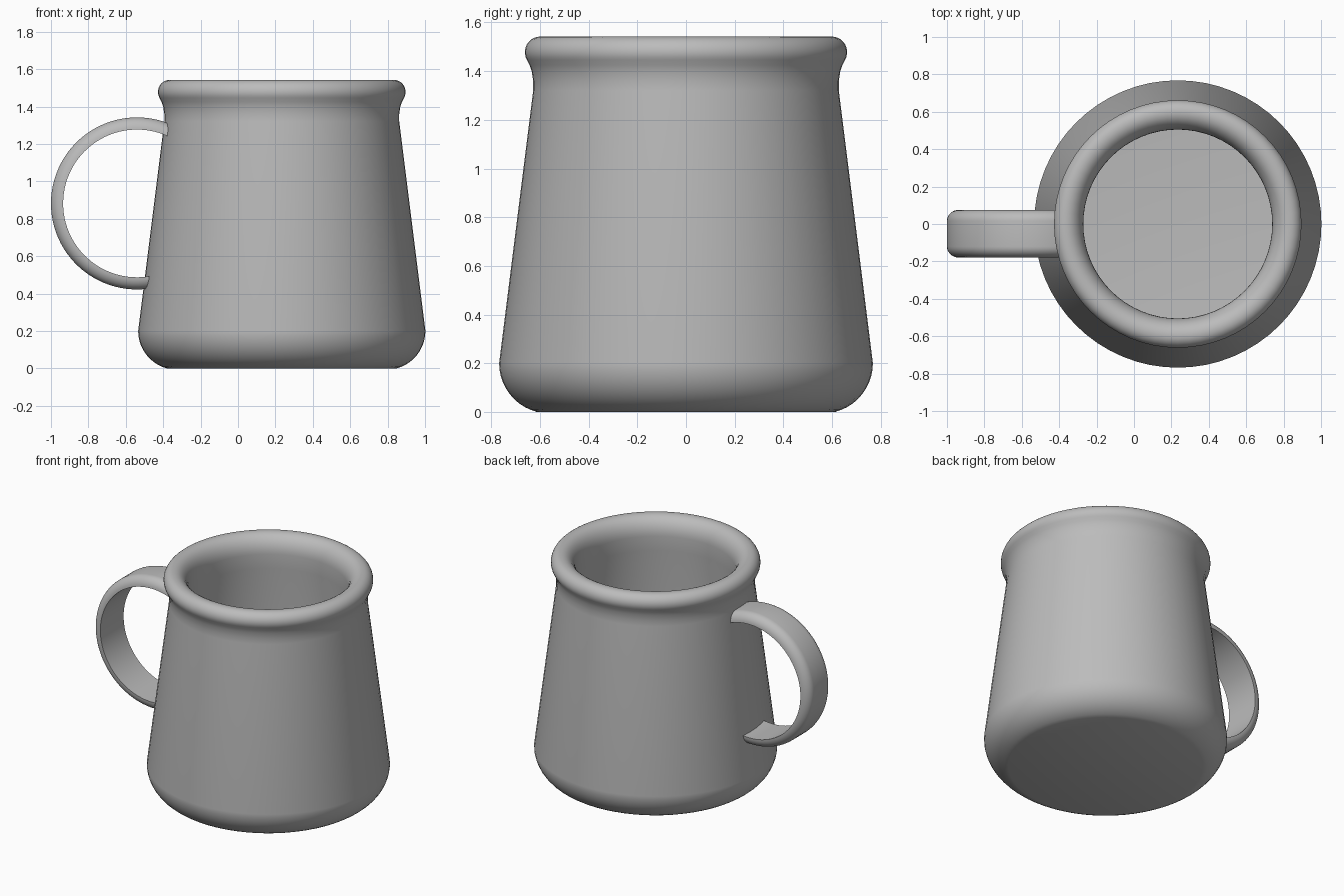
import bpy, bmesh
from math import sin, cos, radians, pi
from mathutils import Vector

cube = bpy.data.objects.get("Cube")
if cube:
    bpy.data.objects.remove(cube, do_unlink=True)

clay = bpy.data.materials.new("grey_clay")
clay.use_nodes = True
GREY = (0.5, 0.5, 0.5, 1)
clay.diffuse_color = GREY
clay.node_tree.nodes["Principled BSDF"].inputs["Base Color"].default_value = GREY


def arc(cx, cz, rx, rz, start, end, steps):
    """Points on an ellipse between two angles in degrees."""
    angles = [radians(start + (end - start) * i / steps) for i in range(steps + 1)]
    return [(cx + rx * cos(a), cz + rz * sin(a)) for a in angles]


def finish(name, bm, angle):
    bmesh.ops.recalc_face_normals(bm, faces=bm.faces)
    mesh = bpy.data.meshes.new(name)
    bm.to_mesh(mesh)
    bm.free()
    mesh.materials.append(clay)
    obj = bpy.data.objects.new(name, mesh)
    bpy.context.collection.objects.link(obj)
    bpy.ops.object.select_all(action="DESELECT")
    obj.select_set(True)
    bpy.context.view_layer.objects.active = obj
    bpy.ops.object.shade_smooth_by_angle(angle=radians(angle))
    return obj


# Mug body: lathed wall with rounded foot, flared neck and rolled rim
profile = [(0, 0)]
profile += arc(0.56, 0.2, 0.208, 0.207, -75, 0, 10)                  # foot
profile += [(0.628, 1.32), (0.628, 1.36), (0.634, 1.4), (0.643, 1.425)]  # neck
profile += arc(0.6, 1.478, 0.062, 0.064, -30, 90, 10)                # rim outside
profile += arc(0.595, 1.42, 0.09, 0.122, 95, 180, 8)                 # rim inside
profile += [(0.508, 1.32)]
profile += arc(0.53, 0.24, 0.115, 0.12, 0, -90, 8)                   # inner floor
profile += [(0, 0.12)]

bm = bmesh.new()
verts = [bm.verts.new((r, 0, z)) for r, z in profile]
edges = [bm.edges.new(pair) for pair in zip(verts, verts[1:])]
bmesh.ops.spin(bm, geom=verts + edges, cent=(0, 0, 0), axis=(0, 0, 1),
               angle=2 * pi, steps=64, use_merge=True)
bmesh.ops.remove_doubles(bm, verts=bm.verts, dist=0.0005)
body = finish("mug_body", bm, 35)
body.location = (0.234, 0, 0)

# Handle: strap with a flat inside and rounded outside, swept round an arc
INNER, THICK, HALF = 0.395, 0.065, 0.128
section = arc(HALF - 0.06, 0, 0.06, THICK, 0, 90, 8)
section += [(-w, t) for w, t in reversed(section)]
centre = Vector((-0.54, -0.052, 0.882))

bm = bmesh.new()
rings = []
STEPS = 56
for i in range(STEPS + 1):
    a = radians(60 + (283 - 60) * i / STEPS)
    out = Vector((cos(a), 0, sin(a)))
    rings.append([bm.verts.new(centre + out * (INNER + t) + Vector((0, w, 0)))
                  for w, t in section])
for r0, r1 in zip(rings, rings[1:]):
    for j in range(len(section)):
        k = (j + 1) % len(section)
        bm.faces.new((r0[j], r0[k], r1[k], r1[j]))
bm.faces.new(rings[0])
bm.faces.new(rings[-1])
finish("handle", bm, 40)
